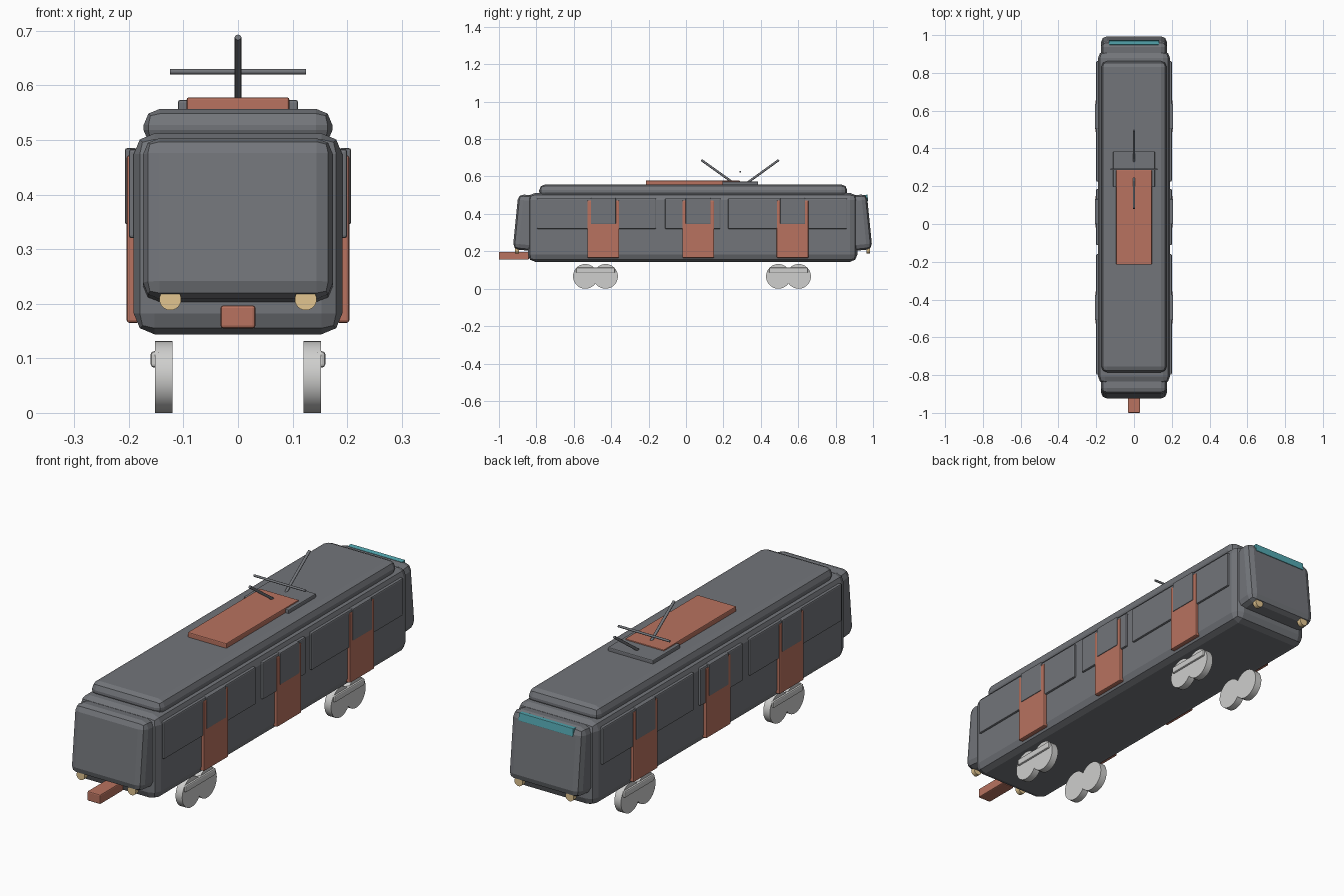
import bpy
import math
from mathutils import Vector

if "Cube" in bpy.data.objects:
    bpy.data.objects.remove(bpy.data.objects["Cube"], do_unlink=True)


def material(name, rgb):
    m = bpy.data.materials.new(name)
    m.use_nodes = True
    m.diffuse_color = (*rgb, 1)
    m.node_tree.nodes["Principled BSDF"].inputs["Base Color"].default_value = (*rgb, 1)
    return m


grey = material("slate grey", (0.17, 0.178, 0.195))
red = material("brick red", (0.48, 0.17, 0.115))
steel = material("pale steel", (0.62, 0.62, 0.61))
teal = material("sign teal", (0.09, 0.40, 0.45))
amber = material("lamp cream", (0.76, 0.56, 0.28))


def finish(name, mat, bevel=0, segments=2):
    ob = bpy.context.object
    ob.name = name
    ob.data.materials.append(mat)
    if bevel:
        mod = ob.modifiers.new("rounded edges", "BEVEL")
        mod.width = bevel
        mod.segments = segments
    return ob


def box(name, mat, x, y, z, bevel=0, tilt=0, segments=2):
    """Box from (low, high) ranges, tilted about its own x axis."""
    spans = (x, y, z)
    bpy.ops.mesh.primitive_cube_add(size=1, location=[(a + b) / 2 for a, b in spans])
    ob = bpy.context.object
    ob.scale = [b - a for a, b in spans]
    bpy.ops.object.transform_apply(location=False, rotation=False, scale=True)
    ob.rotation_euler.x = tilt
    return finish(name, mat, bevel, segments)


def rod(name, mat, start, end, radius, sides=12, bevel=0):
    start, end = Vector(start), Vector(end)
    axis = end - start
    bpy.ops.mesh.primitive_cylinder_add(vertices=sides, radius=radius, depth=axis.length,
                                        location=(start + end) / 2)
    bpy.context.object.rotation_euler = axis.to_track_quat("Z", "Y").to_euler()
    bpy.ops.object.shade_smooth_by_angle(angle=math.radians(35))
    return finish(name, mat, bevel, 1)


def side_box(name, mat, side, inner, outer, y, z, bevel):
    x = sorted((side * inner, side * outer))
    return box(name, mat, x, y, z, bevel)


# Car body and raised roof
box("body", grey, (-0.191, 0.191), (-0.845, 0.916), (0.144, 0.512), 0.038)
box("roof", grey, (-0.173, 0.173), (-0.785, 0.862), (0.488, 0.557), 0.03)

# Sloping end panels with lamps underneath
for end, s, mid in (("front", -1, -0.842), ("back", 1, 0.912)):
    box(end + "_panel", grey, (-0.174, 0.174), (mid - 0.07, mid + 0.07),
        (0.204, 0.5), 0.03, 0.1 * s)
    for side, k in (("left", 1), ("right", -1)):
        face = mid + s * 0.052
        rod(f"{end}_{side}_lamp", amber, (k * 0.124, face, 0.208),
            (k * 0.124, face + s * 0.02, 0.208), 0.02, 24)

# Rear destination sign and front coupler
box("back_sign", teal, (-0.132, 0.132), (0.95, 0.972), (0.468, 0.502), 0.002, 0.1)
box("coupler", red, (-0.032, 0.032), (-1.0, -0.84), (0.155, 0.197), 0.005)

# Windows, doors and bogie wheels on both sides
windows = ((-0.797, -0.16), (-0.112, 0.185), (0.225, 0.862))
doors = (-0.442, 0.065, 0.57)
bogies = (-0.484, 0.548)
for side, k in (("left", 1), ("right", -1)):
    for i, span in enumerate(windows):
        side_box(f"{side}_window_{i + 1}", grey, k, 0.18, 0.2, span, (0.32, 0.483), 0.005)
    for i, y in enumerate(doors):
        side_box(f"{side}_door_{i + 1}", red, k, 0.18, 0.204,
                 (y - 0.085, y + 0.085), (0.165, 0.472), 0.005)
        side_box(f"{side}_door_window_{i + 1}", grey, k, 0.185, 0.207,
                 (y - 0.067, y + 0.067), (0.345, 0.485), 0.004)
    for i, y in enumerate(bogies):
        for j, dy in enumerate((-0.054, 0.054)):
            rod(f"{side}_wheel_{2 * i + j + 1}", steel, (k * 0.12, y + dy, 0.066),
                (k * 0.152, y + dy, 0.066), 0.066, 32)
        side_box(f"{side}_bogie_bar_{i + 1}", steel, k, 0.14, 0.16,
                 (y - 0.104, y + 0.104), (0.083, 0.113), 0.006)

# Roof equipment and current collector
box("roof_unit", red, (-0.094, 0.094), (-0.215, 0.288), (0.545, 0.578), 0.004)
box("collector_base", grey, (-0.11, 0.11), (0.195, 0.385), (0.545, 0.573), 0.004)
rod("collector_front_arm", grey, (0, 0.25, 0.568), (0, 0.082, 0.688), 0.006)
rod("collector_back_arm", grey, (0, 0.33, 0.568), (0, 0.496, 0.688), 0.006)
rod("collector_bar", grey, (-0.125, 0.29, 0.625), (0.125, 0.29, 0.625), 0.005)
